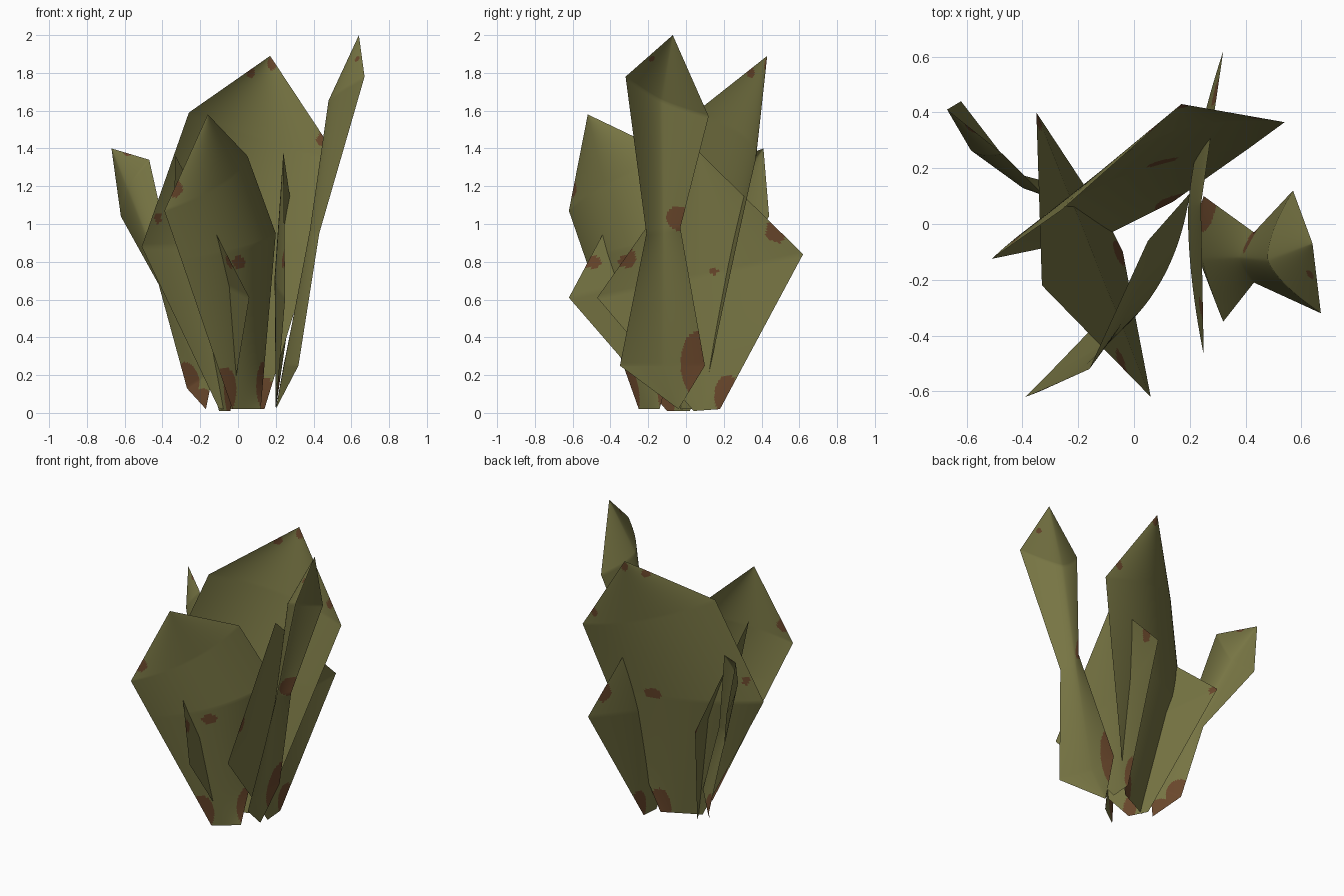
import bpy
from mathutils import Vector as V

# Two flat colours
def material(name, rgb):
    m = bpy.data.materials.new(name)
    m.diffuse_color = (*rgb, 1)
    return m

OLIVE = material("olive_leaf", (0.185, 0.178, 0.057))
BROWN = material("withered_brown", (0.145, 0.064, 0.025))
ACROSS, ALONG = 64, 48


def leaf(name, rows, spots, fold=2.0):
    """Loft a cupped blade. rows: (left edge, right edge, bulge of the middle), tip first.
    spots: (centre, horizontal radius, vertical radius) of withered patches.
    fold: 2 gives a round cup, 1 a sharp fold."""
    rows = [tuple(V(p) for p in r) for r in rows]
    verts, faces = [], []
    for i in range(len(rows) - 1):
        last = i == len(rows) - 2
        for k in range(ALONG + (1 if last else 0)):
            l, r, b = (p.lerp(q, k / ALONG) for p, q in zip(rows[i], rows[i + 1]))
            for j in range(ACROSS + 1):
                t = j / ACROSS
                verts.append(l.lerp(r, t) + b * (1 - abs(2 * t - 1) ** fold))
    w = ACROSS + 1
    for i in range(len(verts) // w - 1):
        for j in range(ACROSS):
            a = i * w + j
            faces.append((a, a + 1, a + w + 1, a + w))
    me = bpy.data.meshes.new(name)
    me.from_pydata(verts, [], faces)
    me.materials.append(OLIVE)
    me.materials.append(BROWN)
    for f in me.polygons:
        f.use_smooth = True
        for c, rh, rz in spots:
            d = f.center - V(c)
            if (d.x ** 2 + d.y ** 2) / rh ** 2 + (d.z / rz) ** 2 < 1:
                f.material_index = 1
    ob = bpy.data.objects.new(name, me)
    bpy.context.collection.objects.link(ob)
    return ob


FLAT = (0, 0, 0)

# Large back leaf
leaf("back_leaf", [
    ((.17, .43, 1.89), (.17, .43, 1.89), FLAT),
    ((-.26, .05, 1.59), (.54, .365, 1.33), (-.05, .105, 0)),
    ((-.51, -.125, .88), (.41, .27, .9), (-.04, .08, 0)),
    ((-.10, -.04, .02), (.14, .08, .02), FLAT)],
    [((.18, .42, 1.85), .025, .035), ((.07, .34, 1.80), .03, .03),
     ((.44, .35, 1.45), .04, .05), ((-.41, -.07, 1.03), .03, .04),
     ((.10, .22, .91), .06, .035), ((.14, .08, .06), .07, .14)])

# Broad front leaf
leaf("front_leaf", [
    ((-.16, -.52, 1.58), (-.16, -.52, 1.58), FLAT),
    ((-.39, -.62, 1.07), (.05, -.06, 1.36), (.09, -.07, 0)),
    ((-.30, -.53, .81), (.20, .11, .95), (.09, -.08, 0)),
    ((-.03, -.25, .02), (.12, -.14, .02), FLAT)],
    [((-.34, -.60, 1.19), .05, .05), ((-.02, -.30, .80), .06, .04),
     ((-.20, -.43, 1.51), .04, .02), ((.16, -.09, .14), .09, .14),
     ((-.07, -.30, .10), .08, .14)])

# Tall waisted leaf on the right
leaf("tall_right_leaf", [
    ((.64, -.07, 2.0), (.64, -.07, 2.0), FLAT),
    ((.67, -.32, 1.78), (.57, .12, 1.57), (-.14, -.03, -.02)),
    ((.43, -.21, .95), (.43, -.03, .98), (-.05, 0, 0)),
    ((.32, -.35, .25), (.25, .10, .25), (-.04, 0, 0)),
    ((.20, -.04, .02), (.20, -.04, .02), FLAT)],
    [((.43, -.04, 1.03), .075, .065), ((.26, .06, .25), .09, .19),
     ((.62, -.19, 1.88), .025, .02)], 1.5)

# Wide diamond leaf on the right
leaf("wide_right_leaf", [
    ((.24, .07, 1.38), (.24, .07, 1.38), FLAT),
    ((.25, -.47, .61), (.32, .62, .84), (-.09, 0, 0)),
    ((.20, .04, .01), (.20, .18, .02), FLAT)],
    [((.30, .48, .96), .06, .06), ((.21, .22, .09), .07, .11),
     ((.2, .15, .75), .02, .025), ((.24, -.32, .82), .06, .05)], 1.6)

# Waisted leaf on the left
leaf("left_leaf", [
    ((-.67, .41, 1.40), (-.67, .41, 1.40), FLAT),
    ((-.62, .44, 1.04), (-.47, .25, 1.34), (-.04, -.08, 0)),
    ((-.42, .18, .68), (-.34, .12, .76), (-.02, -.02, 0)),
    ((-.27, .14, .13), (-.13, 0, .22), FLAT),
    ((-.17, -.02, .02), (-.17, -.02, .02), FLAT)],
    [((-.27, .13, .14), .09, .13), ((-.19, .03, .06), .08, .07),
     ((-.58, .34, 1.38), .03, .02)], 1.5)

# Wide leaf running across the left side
leaf("cross_leaf", [
    ((-.33, -.22, 1.36), (-.33, -.22, 1.36), FLAT),
    ((-.35, .40, .83), (.06, -.62, .61), FLAT),
    ((-.10, .02, .01), (-.04, -.10, .01), FLAT)],
    [((-.04, -.10, .08), .05, .12), ((-.03, -.50, .80), .06, .035),
     ((-.34, .37, .84), .04, .03)])
